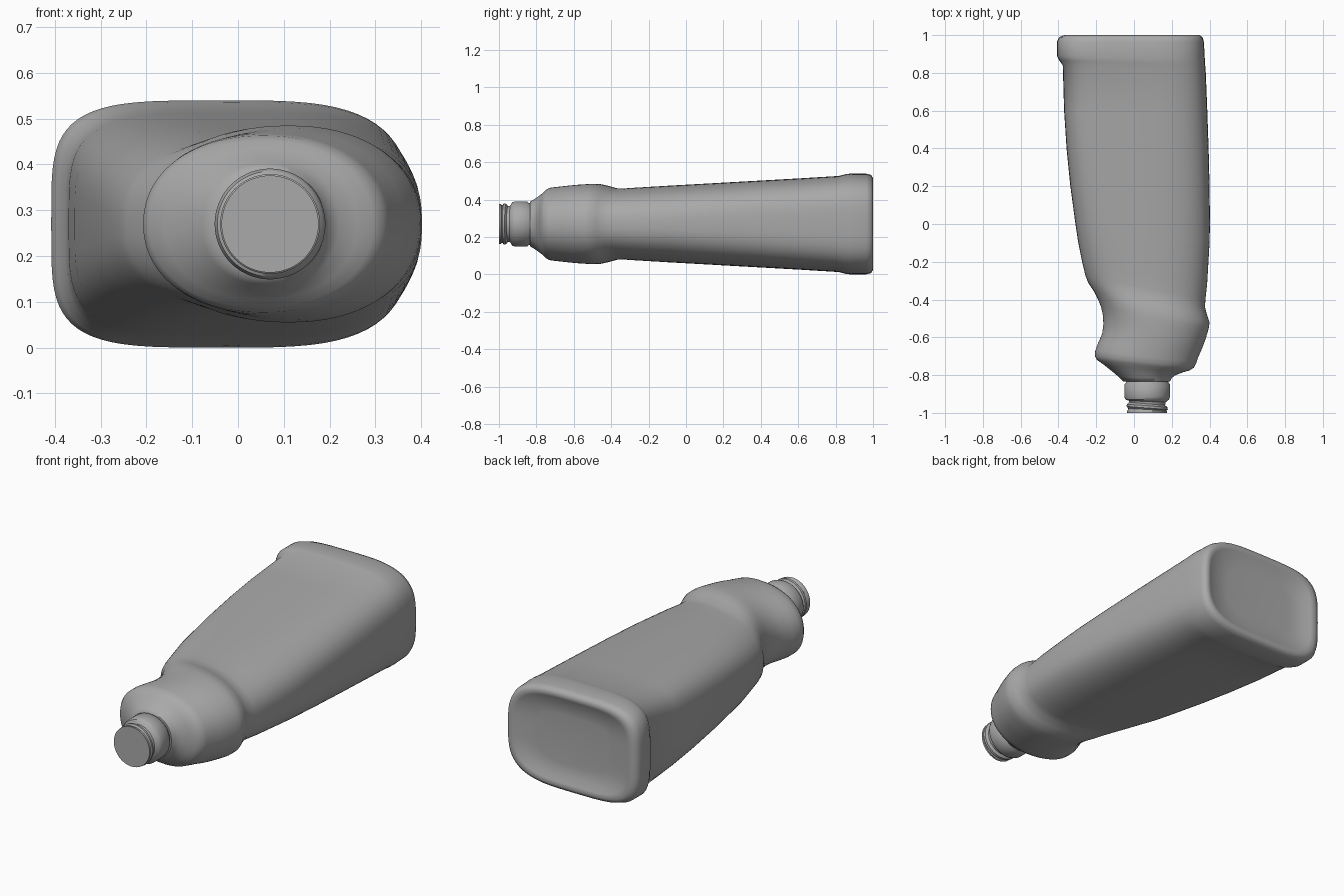
import bpy, bmesh, math

ZC = 0.27   # height of the bottle axis
SEG = 72

plastic = bpy.data.materials.new("grey plastic")
plastic.diffuse_color = (0.4, 0.4, 0.4, 1)


def power(v, e):
    return math.copysign(abs(v) ** e, v)


def loft(name, rows, squareness, angle):
    """Skin rows of (y_left, y_right, x_left, x_right, half_height)."""
    bm = bmesh.new()
    rings = []
    for yl, yr, xl, xr, h in rows:
        xc, a = (xl + xr) / 2, (xr - xl) / 2
        nl, nr = squareness((yl + yr) / 2)
        ring = []
        for i in range(SEG):
            t = 2 * math.pi * i / SEG
            c, s = math.cos(t), math.sin(t)
            n = nl if c < 0 else nr
            u, v = power(c, 2 / n), power(s, 2 / n)
            y = yl + (yr - yl) * (u + 1) / 2
            ring.append(bm.verts.new((xc + a * u, y, ZC + h * v)))
        rings.append(ring)
    for r0, r1 in zip(rings, rings[1:]):
        for i in range(SEG):
            j = (i + 1) % SEG
            bm.faces.new((r0[i], r0[j], r1[j], r1[i]))
    bm.faces.new(rings[0])
    bm.faces.new(rings[-1])
    bmesh.ops.recalc_face_normals(bm, faces=bm.faces)
    mesh = bpy.data.meshes.new(name)
    bm.to_mesh(mesh)
    bm.free()
    mesh.materials.append(plastic)
    ob = bpy.data.objects.new(name, mesh)
    bpy.context.collection.objects.link(ob)
    bpy.ops.object.select_all(action='DESELECT')
    ob.select_set(True)
    bpy.context.view_layer.objects.active = ob
    bpy.ops.object.shade_smooth_by_angle(angle=math.radians(angle))
    return ob


def body_squareness(y):
    # boxy at the base, oval at the shoulder
    k = min(1, max(0, (y + 0.55) / 1.3))
    return 2.15 + 2.1 * k, 2.15 + 1.15 * k


# recessed base and rolled lip
base = [
    (0.972, 0.972, -0.22, 0.20, 0.13),
    (0.978, 0.978, -0.31, 0.29, 0.195),
    (0.995, 0.995, -0.345, 0.325, 0.225),
    (1.0, 1.0, -0.37, 0.345, 0.245),
    (0.99, 0.99, -0.395, 0.362, 0.262),
    (0.965, 0.965, -0.408, 0.37, 0.269),
    (0.89, 0.87, -0.408, 0.375, 0.27),
    (0.865, 0.84, -0.395, 0.377, 0.266),
    (0.84, 0.80, -0.377, 0.38, 0.257),
]
# tapering barrel: y, left edge, right edge
barrel = [(y, y, xl, xr, 0.21 + 0.056 * y) for y, xl, xr in [
    (0.6, -0.37, 0.388), (0.4, -0.357, 0.395), (0.2, -0.337, 0.40),
    (0.0, -0.31, 0.402), (-0.1, -0.295, 0.40)]]
# slanted step, thumb grip and shoulder
shoulder = [
    (-0.19, -0.32, -0.277, 0.387, 0.195),
    (-0.27, -0.40, -0.258, 0.378, 0.19),
    (-0.31, -0.44, -0.243, 0.376, 0.191),
    (-0.36, -0.48, -0.21, 0.386, 0.204),
    (-0.40, -0.52, -0.19, 0.40, 0.213),
    (-0.44, -0.55, -0.174, 0.396, 0.215),
    (-0.48, -0.58, -0.165, 0.388, 0.213),
    (-0.53, -0.62, -0.162, 0.375, 0.21),
    (-0.58, -0.66, -0.168, 0.36, 0.206),
    (-0.63, -0.70, -0.19, 0.342, 0.201),
    (-0.67, -0.735, -0.205, 0.33, 0.197),
    (-0.70, -0.76, -0.207, 0.318, 0.193),
    (-0.72, -0.775, -0.195, 0.295, 0.182),
    (-0.745, -0.785, -0.16, 0.26, 0.165),
    (-0.785, -0.80, -0.11, 0.22, 0.145),
    (-0.81, -0.815, -0.08, 0.20, 0.132),
    (-0.835, -0.835, -0.055, 0.19, 0.118),
]
loft("bottle_body", base + barrel + shoulder, body_squareness, 60)

# round neck with collar, groove and slanted screw thread: y, radius, slant
NECK_X = 0.07
neck = [(y + k, y - k, NECK_X - r, NECK_X + r, r) for y, r, k in [
    (-0.82, 0.11, 0), (-0.84, 0.113, 0), (-0.85, 0.121, 0), (-0.915, 0.121, 0),
    (-0.93, 0.115, 0), (-0.94, 0.097, 0.004), (-0.952, 0.095, 0.008),
    (-0.962, 0.108, 0.008), (-0.974, 0.109, 0.008), (-0.982, 0.1, 0.005),
    (-0.99, 0.106, 0), (-1.0, 0.106, 0)]]
loft("screw_neck", neck, lambda y: (2, 2), 40)
